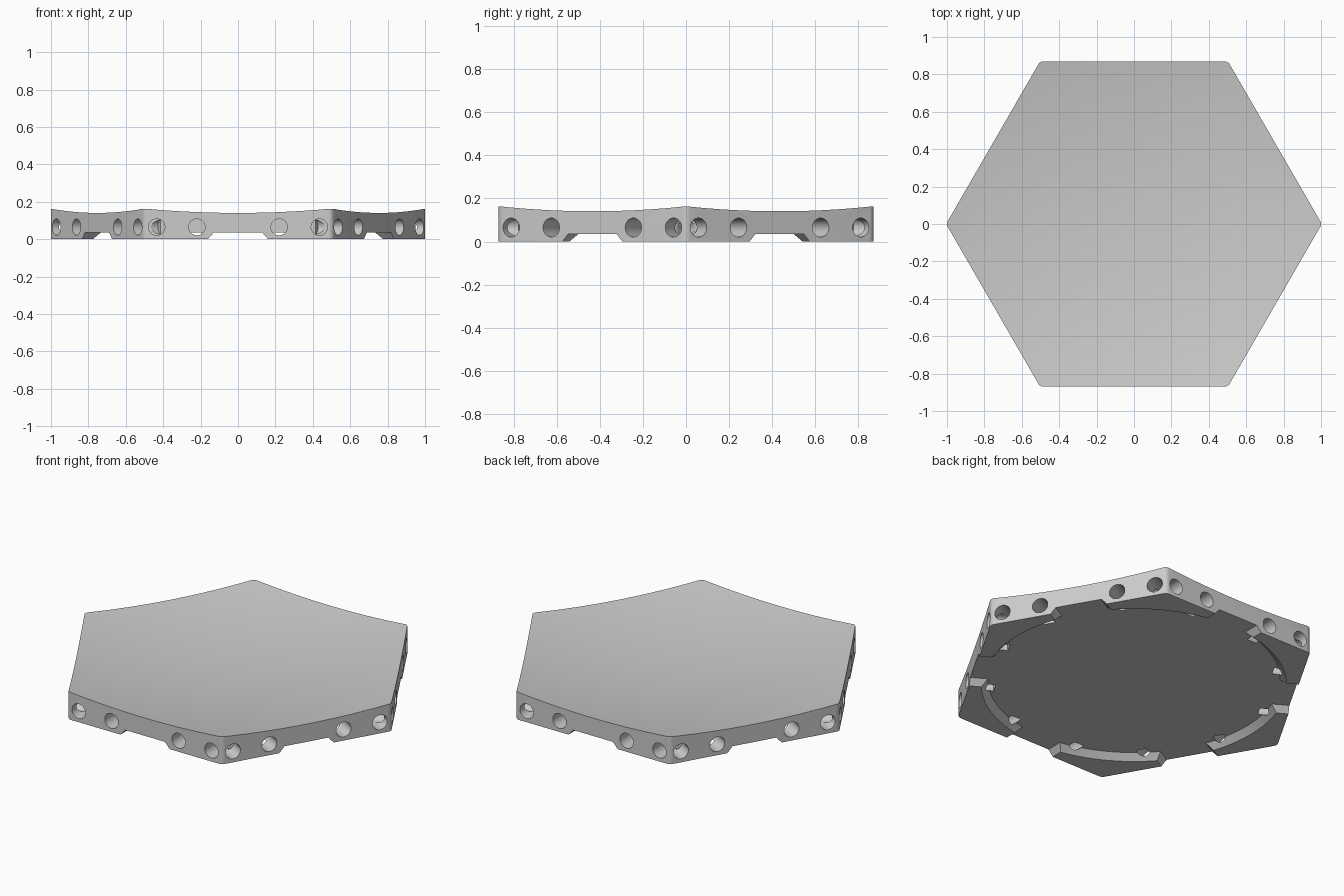
import bpy, bmesh
from math import radians, pi
from mathutils import Matrix, Vector

if "Cube" in bpy.data.objects:
    bpy.data.objects.remove(bpy.data.objects["Cube"])

CIRCUMRADIUS = 1.0045
APOTHEM = CIRCUMRADIUS * 0.866
RECESS_TOP = 0.035
HOLE_DEPTH = 0.15

grey = bpy.data.materials.new("plain grey")
grey.use_nodes = True
colour = (0.6, 0.6, 0.6, 1)
grey.diffuse_color = colour
grey.node_tree.nodes["Principled BSDF"].inputs["Base Color"].default_value = colour


def make(name, bm):
    bmesh.ops.recalc_face_normals(bm, faces=bm.faces)
    mesh = bpy.data.meshes.new(name)
    bm.to_mesh(mesh)
    bm.free()
    mesh.materials.append(grey)
    obj = bpy.data.objects.new(name, mesh)
    bpy.context.collection.objects.link(obj)
    return obj


def prism(bm, lower, upper):
    """Solid between two matching loops of points."""
    a = [bm.verts.new(p) for p in lower]
    b = [bm.verts.new(p) for p in upper]
    bm.faces.new(a)
    bm.faces.new(b)
    for i in range(len(a)):
        j = (i + 1) % len(a)
        bm.faces.new((a[i], a[j], b[j], b[i]))


def ring(radius, z, sides):
    return [Matrix.Rotation(2 * pi * i / sides, 3, 'Z') @ Vector((radius, 0, z))
            for i in range(sides)]


def cut(target, bm):
    cutter = make("cutter", bm)
    cutter.hide_render = True
    mod = target.modifiers.new("cut", 'BOOLEAN')
    mod.operation = 'DIFFERENCE'
    mod.solver = 'EXACT'
    mod.object = cutter
    bpy.context.view_layer.objects.active = target
    bpy.ops.object.modifier_apply(modifier=mod.name)
    bpy.data.objects.remove(cutter)


# Hexagonal blank with softened upright corners
bm = bmesh.new()
prism(bm, ring(CIRCUMRADIUS, 0, 6), ring(CIRCUMRADIUS, 0.25, 6))
upright = [e for e in bm.edges if abs(e.verts[0].co.z - e.verts[1].co.z) > 0.1]
bmesh.ops.bevel(bm, geom=upright, offset=0.0173, segments=4, profile=0.5, affect='EDGES')
tile = make("hexagonal_tile", bm)

# Round recess underneath, with a sloping wall
bm = bmesh.new()
prism(bm, ring(0.83, -0.01, 96), ring(0.785, RECESS_TOP, 96))
cut(tile, bm)

for side in range(6):
    turn = Matrix.Rotation(side * pi / 3, 4, 'Z')

    # Sloped slot opening the recess through each side
    bm = bmesh.new()
    lower = [(-0.17, -0.7), (0.17, -0.7), (0.17, -1), (-0.17, -1)]
    prism(bm, [(x, y, -0.01) for x, y in lower],
          [(x * 0.765, y, RECESS_TOP) for x, y in lower])
    bm.transform(turn)
    cut(tile, bm)

    # Blind round holes in each side
    for x in (-0.435, -0.22, 0.22, 0.435):
        bm = bmesh.new()
        length = HOLE_DEPTH + 0.1
        place = Matrix.Translation((x, -APOTHEM - 0.1 + length / 2, 0.065))
        bmesh.ops.create_cone(bm, cap_ends=True, segments=32, radius1=0.044,
                              radius2=0.044, depth=length,
                              matrix=turn @ place @ Matrix.Rotation(pi / 2, 4, 'X'))
        cut(tile, bm)

# Shallow dished top
bm = bmesh.new()
steps, sides = 16, 96
centre = bm.verts.new((0, 0, 0.071))
previous = None
for i in range(1, steps + 1):
    r = 1.1 * i / steps
    loop = [bm.verts.new(p) for p in ring(r, 0.071 + 0.092 * r * r, sides)]
    for j in range(sides):
        k = (j + 1) % sides
        if previous:
            bm.faces.new((previous[j], previous[k], loop[k], loop[j]))
        else:
            bm.faces.new((centre, loop[k], loop[j]))
    previous = loop
lid = [bm.verts.new(p) for p in ring(1.1, 0.4, sides)]
for j in range(sides):
    k = (j + 1) % sides
    bm.faces.new((previous[j], previous[k], lid[k], lid[j]))
bm.faces.new(lid)
cut(tile, bm)

# Smooth curved faces, keep the rims crisp
bpy.ops.object.select_all(action='DESELECT')
tile.select_set(True)
bpy.context.view_layer.objects.active = tile
bpy.ops.object.shade_smooth_by_angle(angle=radians(25))
